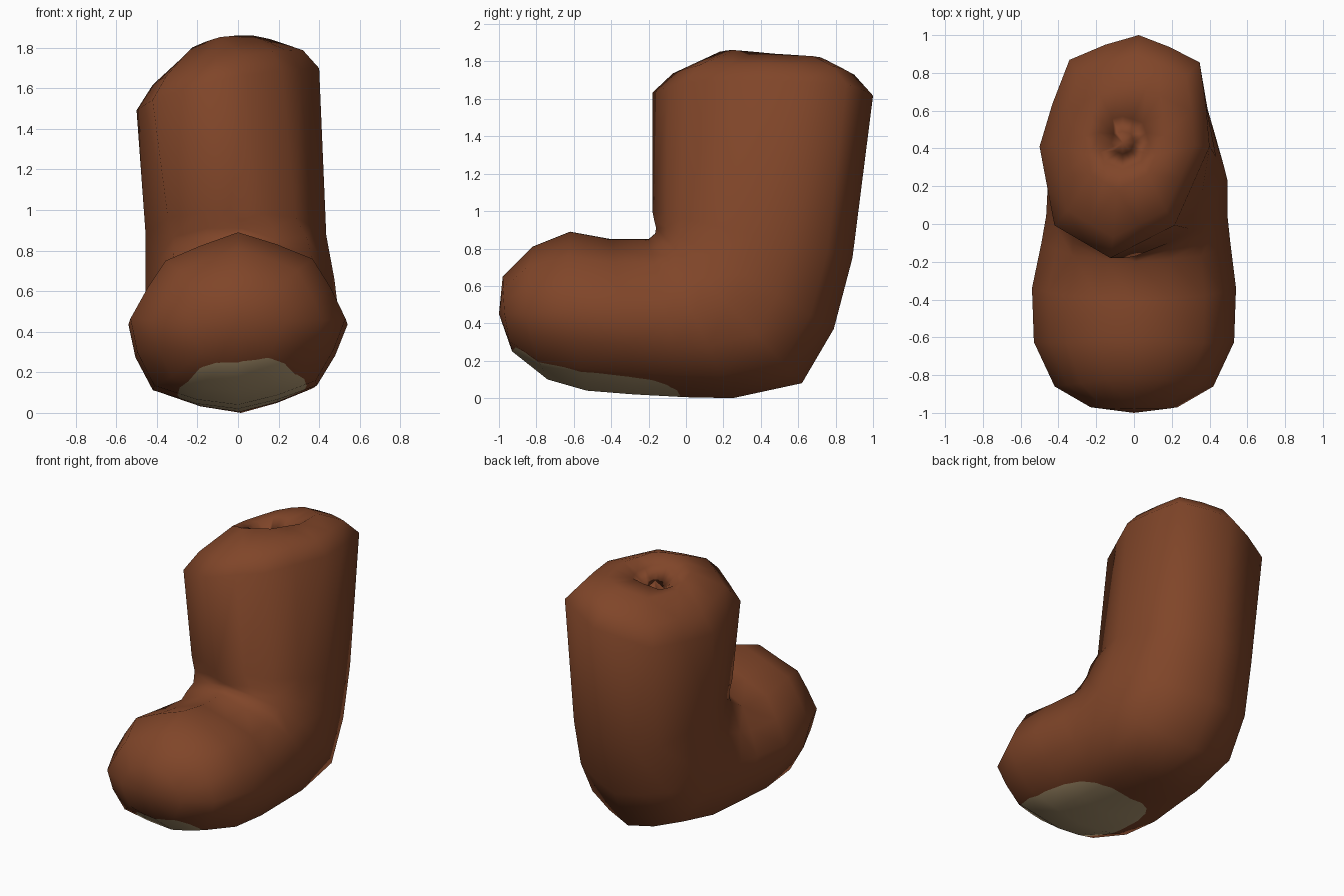
import bpy, bmesh, math
from mathutils import Vector

if "Cube" in bpy.data.objects:
    bpy.data.objects.remove(bpy.data.objects["Cube"])


def material(name, rgb):
    m = bpy.data.materials.new(name)
    m.diffuse_color = (*rgb, 1)
    m.use_nodes = True
    m.node_tree.nodes["Principled BSDF"].inputs["Base Color"].default_value = m.diffuse_color
    return m


# Cross-sections swept from the toe, round the heel and up the leg:
# inner y, z, outer y, z, half width, centre x, roundness, side bulge, x tilt, skew
RINGS = [
    (-0.98, 0.65, -0.93, 0.25, 0.23, 0.00, 1, -0.015, 0, 0),
    (-0.82, 0.81, -0.74, 0.10, 0.42, 0.00, 1, -0.08, 0, 0),
    (-0.62, 0.89, -0.53, 0.04, 0.53, 0.00, 1, -0.05, 0, 0),
    (-0.40, 0.85, -0.28, 0.02, 0.54, 0.00, 1, 0, 0, 0),
    (-0.20, 0.85, 0.00, 0.005, 0.50, 0.01, 1, 0, 0, 0),
    (-0.165, 0.88, 0.25, 0.00, 0.48, 0.015, 0.8, 0, 0, 0),
    (-0.16, 0.91, 0.62, 0.08, 0.475, 0.02, 0.6, 0, 0, 0),
    (-0.17, 0.95, 0.79, 0.37, 0.465, 0.01, 0.4, 0, 0, 0),
    (-0.18, 1.00, 0.89, 0.75, 0.445, -0.01, 0.2, 0, 0, -0.03),
    (-0.18, 1.65, 1.00, 1.60, 0.45, -0.05, 0, 0, 0.23, -0.075),
    (-0.07, 1.75, 0.90, 1.715, 0.37, -0.05, 0, 0, 0.23, -0.06),
    (0.18, 1.86, 0.75, 1.80, 0.21, -0.05, 0, 0, 0.20, -0.04),
    (0.29, 1.81, 0.57, 1.79, 0.14, -0.06, 0, 0, 0.1, 0),
    (0.37, 1.70, 0.49, 1.69, 0.06, -0.06, 0, 0, 0, 0),
]
N = 16


def ring_point(ring, i):
    ty, tz, by, bz, hw, cx, rnd, bulge, tilt, skew = ring
    a = 2 * math.pi * i / N
    c, s = math.cos(a), math.sin(a)
    diagonal = abs(math.sin(2 * a))
    f = 1
    if i % 2:  # in-between corners: nearly flat on the octagon
        k = math.cos(math.pi / 8)
        f = k + (1 - k) * 0.3 * rnd
    if c < 0:  # sole and back of the leg are fuller, most on the left
        f *= 1 + diagonal * (0.10 if s < 0 else 0.07 - 0.05 * rnd)
    elif rnd == 1:  # top of the foot is a little slimmer
        f *= 1 - diagonal * (0.05 if s < 0 else 0.02)
    c, s = c * f, s * f
    x = hw * s + skew * c
    y = (ty + by) / 2 + c * (ty - by) / 2 + bulge * s * s
    z = (tz + bz) / 2 + c * (tz - bz) / 2 + tilt * x
    if tilt:
        z -= 0.03 * s * s
    return Vector((cx + x, y, max(z, 0)))


def add_object(name, mesh):
    ob = bpy.data.objects.new(name, mesh)
    bpy.context.collection.objects.link(ob)
    return ob


def select_only(ob):
    bpy.ops.object.select_all(action='DESELECT')
    bpy.context.view_layer.objects.active = ob
    ob.select_set(True)


# Leg and foot in one sweep
bm = bmesh.new()
loops = [[bm.verts.new(ring_point(r, i)) for i in range(N)] for r in RINGS]
for a, b in zip(loops, loops[1:]):
    for i in range(N):
        j = (i + 1) % N
        bm.faces.new((a[i], a[j], b[j], b[i]))
toe = bm.verts.new((0, -1.0, 0.45))
dimple = bm.verts.new((-0.06, 0.43, 1.76))
for i in range(N):
    j = (i + 1) % N
    bm.faces.new((toe, loops[0][j], loops[0][i]))
    bm.faces.new((dimple, loops[-1][i], loops[-1][j]))
bmesh.ops.recalc_face_normals(bm, faces=bm.faces)
bmesh.ops.triangulate(bm, faces=bm.faces)
for f in bm.faces:
    f.smooth = True

# Uncut copy: keeps the clean smooth shading for the cut mesh
clean = bpy.data.meshes.new("shading_helper")
bm.to_mesh(clean)
helper = add_object("shading_helper", clean)
helper.hide_render = True
select_only(helper)
bpy.ops.object.shade_smooth_by_angle(angle=math.radians(75))


# Sole pad: cut its rounded outline into the underside
def outline(t):
    c, s = math.cos(t), math.sin(t)
    p = 0.8
    return Vector((0.02 + 0.32 * math.copysign(abs(c) ** p, c),
                   -0.48 + 0.45 * math.copysign(abs(s) ** p, s), 0))


def under(f):
    m = f.calc_center_median()
    return m.z < 0.34 and m.y < 0.3 and f.normal.z < 0.1


STEPS = 20
pad = [outline(2 * math.pi * k / STEPS) for k in range(STEPS)]
cuts = []
for p, q in zip(pad, pad[1:] + pad[:1]):
    d = q - p
    cuts.append((p, Vector((d.y, -d.x, 0)).normalized()))
for co, no in cuts:
    bm.normal_update()
    faces = [f for f in bm.faces if under(f)]
    edges = {e for f in faces for e in f.edges}
    verts = {v for f in faces for v in f.verts}
    bmesh.ops.bisect_plane(bm, geom=faces + list(edges) + list(verts),
                           dist=1e-5, plane_co=co, plane_no=no)
bm.normal_update()
for f in bm.faces:
    m = f.calc_center_median()
    if under(f) and all((m - co).dot(no) < 0 for co, no in cuts):
        f.material_index = 1

mesh = bpy.data.meshes.new("leg_with_foot")
bm.to_mesh(mesh)
bm.free()
mesh.materials.append(material("brown_fur", (0.216, 0.060, 0.022)))
mesh.materials.append(material("beige_sole", (0.46, 0.335, 0.18)))
leg = add_object("leg_with_foot", mesh)

# Copy the clean shading across, then drop the helper
select_only(leg)
mod = leg.modifiers.new("clean_shading", 'DATA_TRANSFER')
mod.object = helper
mod.use_loop_data = True
mod.data_types_loops = {'CUSTOM_NORMAL'}
mod.loop_mapping = 'POLYINTERP_NEAREST'
bpy.ops.object.modifier_apply(modifier=mod.name)
bpy.data.objects.remove(helper)
